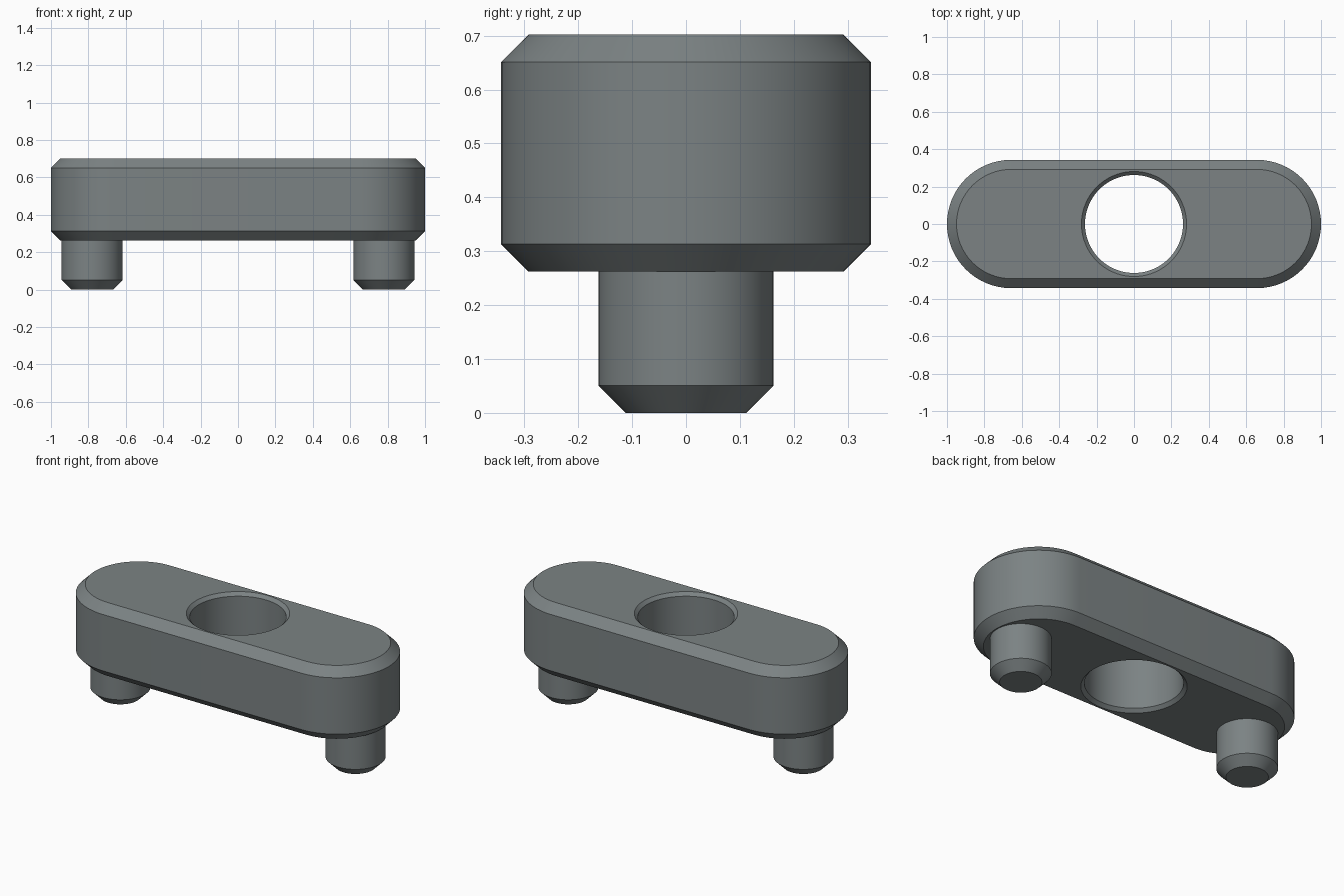
import bpy, bmesh, math

if "Cube" in bpy.data.objects:
    bpy.data.objects.remove(bpy.data.objects["Cube"])

HALF = 32            # segments per rounded end
STRAIGHT = 0.657     # x of the rounded end centres

steel = bpy.data.materials.new("steel grey")
steel.diffuse_color = (0.2, 0.226, 0.23, 1)
steel.use_nodes = True
steel.node_tree.nodes["Principled BSDF"].inputs["Base Color"].default_value = steel.diffuse_color


def stadium(r, z, offset):
    """Ring of points: two half circles pushed apart by offset."""
    pts = []
    for side in (1, -1):
        for i in range(HALF + 1):
            # a plain circle gets evenly spaced points instead of doubled ones
            if offset:
                a = math.pi * (i / HALF - 0.5)
            else:
                a = math.pi * ((i + 0.5) / (HALF + 1) - 0.5)
            pts.append((side * (offset + r * math.cos(a)), side * r * math.sin(a), z))
    return pts


def loft(name, rings, closed, x=0):
    """Skin a list of rings; closed joins last to first, otherwise caps the ends."""
    bm = bmesh.new()
    loops = [[bm.verts.new(p) for p in ring] for ring in rings]
    n = len(loops[0])
    pairs = list(zip(loops, loops[1:]))
    if closed:
        pairs.append((loops[-1], loops[0]))
    else:
        bm.faces.new(loops[0][::-1])
        bm.faces.new(loops[-1])
    for lo, hi in pairs:
        for i in range(n):
            j = (i + 1) % n
            bm.faces.new((lo[i], lo[j], hi[j], hi[i]))
    bmesh.ops.recalc_face_normals(bm, faces=bm.faces)
    mesh = bpy.data.meshes.new(name)
    bm.to_mesh(mesh)
    bm.free()
    mesh.materials.append(steel)
    obj = bpy.data.objects.new(name, mesh)
    obj.location.x = x
    bpy.context.collection.objects.link(obj)
    bpy.ops.object.select_all(action='DESELECT')
    obj.select_set(True)
    bpy.context.view_layer.objects.active = obj
    bpy.ops.object.shade_smooth_by_angle(angle=math.radians(30))


# Rounded bar: chamfered outside, then the chamfered through hole
outer = [(0.292, 0.262), (0.343, 0.313), (0.343, 0.651), (0.292, 0.702)]
hole = [(0.281, 0.702), (0.262, 0.683), (0.262, 0.281), (0.281, 0.262)]
loft("bar", [stadium(r, z, STRAIGHT) for r, z in outer]
     + [stadium(r, z, 0) for r, z in hole], True)

# Two chamfered locating pins underneath
pin = [(0.112, 0), (0.163, 0.051), (0.163, 0.262)]
for name, x in (("left_pin", -0.78), ("right_pin", 0.78)):
    loft(name, [stadium(r, z, 0) for r, z in pin], False, x)
